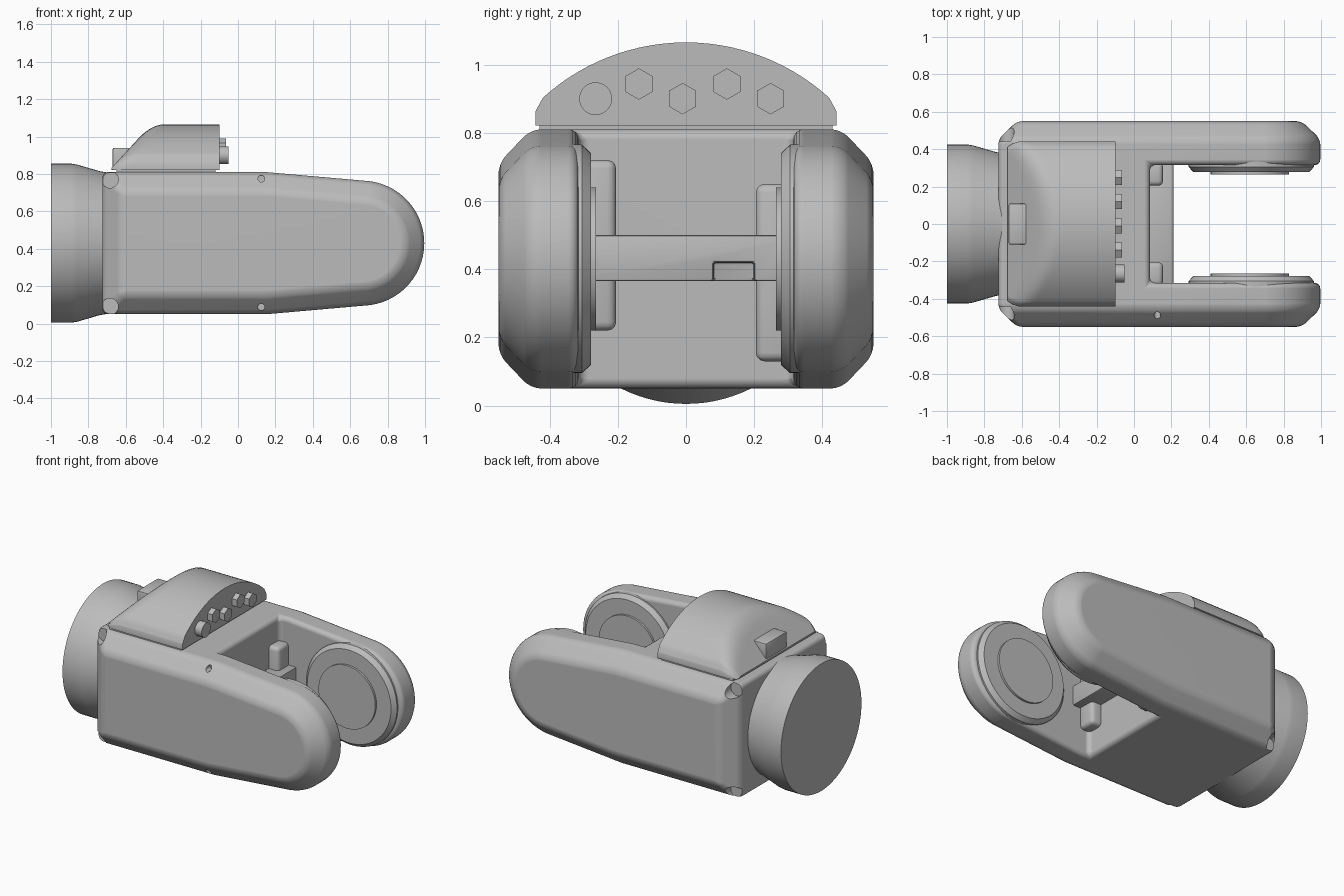
import bpy, bmesh, math
from mathutils import Vector, Matrix

if "Cube" in bpy.data.objects:
    bpy.data.objects.remove(bpy.data.objects["Cube"], do_unlink=True)

grey = bpy.data.materials.new("neutral_grey")
grey.use_nodes = True
tone = (0.5, 0.5, 0.5, 1)
grey.diffuse_color = tone
grey.node_tree.nodes["Principled BSDF"].inputs["Base Color"].default_value = tone
MID = 0.43  # height of the main axis


def finish(bm, name):
    bmesh.ops.recalc_face_normals(bm, faces=bm.faces)
    mesh = bpy.data.meshes.new(name)
    bm.to_mesh(mesh)
    bm.free()
    obj = bpy.data.objects.new(name, mesh)
    bpy.context.collection.objects.link(obj)
    mesh.materials.append(grey)
    return obj


def activate(obj):
    bpy.ops.object.select_all(action="DESELECT")
    obj.select_set(True)
    bpy.context.view_layer.objects.active = obj


def smooth(obj, angle=30):
    activate(obj)
    bpy.ops.object.shade_smooth_by_angle(angle=math.radians(angle))


def loft(name, rings):
    """Closed solid through a list of equal-length point rings."""
    bm = bmesh.new()
    rows = [[bm.verts.new(p) for p in ring] for ring in rings]
    n = len(rows[0])
    for a, b in zip(rows, rows[1:]):
        for i in range(n):
            bm.faces.new((a[i], a[(i + 1) % n], b[(i + 1) % n], b[i]))
    bm.faces.new(rows[0])
    bm.faces.new(rows[-1])
    return finish(bm, name)


def box(name, x, y, z):
    bm = bmesh.new()
    bmesh.ops.create_cube(bm, size=1)
    for v in bm.verts:
        v.co = Vector([(a + b) / 2 + c * (b - a) for (a, b), c in zip((x, y, z), v.co)])
    return finish(bm, name)


def lathe(name, axis, centre, stations, sides=64, turn=0.0):
    """Round part along x or y; stations are (distance along axis, radius)."""
    rings = []
    for d, r in stations:
        ring = []
        for i in range(sides):
            a = turn + math.tau * i / sides
            u, h = r * math.cos(a), centre[1] + r * math.sin(a)
            ring.append((d, centre[0] + u, h) if axis == "x" else (centre[0] + u, d, h))
        rings.append(ring)
    return loft(name, rings)


def bevel(obj, width, segments=3):
    m = obj.modifiers.new("bevel", "BEVEL")
    m.width, m.segments, m.limit_method = width, segments, "ANGLE"
    m.angle_limit = math.radians(30)
    activate(obj)
    bpy.ops.object.modifier_apply(modifier=m.name)


def cut(obj, cutter):
    m = obj.modifiers.new("cut", "BOOLEAN")
    m.operation, m.object, m.solver = "DIFFERENCE", cutter, "EXACT"
    activate(obj)
    bpy.ops.object.modifier_apply(modifier=m.name)
    bpy.data.objects.remove(cutter, do_unlink=True)


# Forked body: side outline with chamfered rims
def outline(y, d):
    pts = [(-0.725 + d, 0.05 + d), (0.15, 0.05 + d)]
    for i in range(29):
        a = math.radians(-83 + 166 * i / 28)
        pts.append((0.662 + (0.334 - d) * math.cos(a), MID + (0.334 - d) * math.sin(a)))
    pts += [(0.15, 0.81 - d), (-0.725 + d, 0.81 - d)]
    return [(x, y, z) for x, z in pts]


body = loft("forked_body", [outline(-0.55, 0.1), outline(-0.455, 0),
                            outline(0.455, 0), outline(0.55, 0.1)])
cut(body, box("slot_cutter", (0.085, 1.3), (-0.315, 0.315), (-0.3, 1.3)))
bevel(body, 0.03, 4)

# Corner screw pockets and small side holes
for side in (-1, 1):
    for z in (0.09, 0.77):
        cut(body, lathe("pocket_cutter", "y", (-0.685, z),
                        [(side * 0.44, 0.045), (side * 0.7, 0.045)], 32))
for z in (0.088, 0.775):
    cut(body, lathe("hole_cutter", "y", (0.125, z), [(-0.45, 0.018), (-0.7, 0.018)], 20))
smooth(body)
body.modifiers.new("weighted_normals", "WEIGHTED_NORMAL").keep_sharp = True

# Rear round flange
smooth(lathe("rear_flange", "x", (0, MID),
             [(-1, 0.425), (-0.89, 0.425), (-0.86, 0.42), (-0.74, 0.385), (-0.68, 0.375)], 96), 35)

# Pivot discs on the inner faces of both arms
for side, label in ((-1, "right"), (1, "left")):
    def out(stations):
        return [(side * y, r) for y, r in stations]
    smooth(lathe(label + "_pivot_ring", "y", (0.627, MID),
                 out([(0.34, 0.335), (0.305, 0.335), (0.278, 0.31)])))
    smooth(lathe(label + "_pivot_cap", "y", (0.62, MID),
                 out([(0.33, 0.21), (0.264, 0.21)])))

# Cross bar with a notch, and ribs on the slot wall
bar = box("cross_bar", (0.05, 0.21), (-0.33, 0.33), (0.365, 0.5))
cut(bar, box("notch_cutter", (0.14, 0.3), (0.08, 0.2), (0.3, 0.42)))
bevel(bar, 0.008, 2)
smooth(bar)
for y, z, label in (((-0.33, -0.205), (0.22, 0.72), "right"),
                    ((0.205, 0.33), (0.13, 0.65), "left")):
    rib = box(label + "_wall_rib", (0.05, 0.155), y, z)
    bevel(rib, 0.025, 3)
    smooth(rib)


# Cable cover: arched top blended into a sloping back
def cover_height(x, y):
    arch = 0.441 + math.sqrt(0.624 ** 2 - y * y)
    slope = 0.828 + 1.1 * (x + 0.68)
    k = 0.08
    h = max(k - abs(arch - slope), 0) / k
    return min(arch, slope) - h * h * k / 4


rings = []
for i in range(41):
    x = -0.675 + 0.575 * i / 40
    half = 0.442 - 0.03 * max(0, (-0.6 - x) / 0.075) ** 2
    ring = [(x, -half, 0.822)]
    for j in range(41):
        t = math.sin(math.pi / 2 * (j / 20 - 1))
        y = half * t
        # rounded shoulder drop near each side
        drop = 0.02 * max(0, abs(t) - 0.95) / 0.05
        ring.append((x, y, max(0.824, cover_height(x, y) - drop)))
    rings.append(ring + [(x, half, 0.822)])
smooth(loft("cable_cover", rings), 35)
box("cover_gasket", (-0.65, -0.12), (-0.43, 0.43), (0.79, 0.823))

# Socket block on the cover slope
block = box("socket_block", (-0.67, -0.57), (-0.11, 0.11), (0.82, 0.94))
bevel(block, 0.008, 2)
smooth(block)

# Connectors on the cover face
smooth(lathe("round_connector", "x", (-0.265, 0.9), [(-0.12, 0.048), (-0.05, 0.048)], 40))
for i, y in enumerate((-0.138, -0.01, 0.12, 0.248)):
    z = 0.9 if i % 2 else 0.943
    lathe("hex_connector_%d" % (i + 1), "x", (y, z),
          [(-0.12, 0.046), (-0.065, 0.046)], 6, math.pi / 6)
